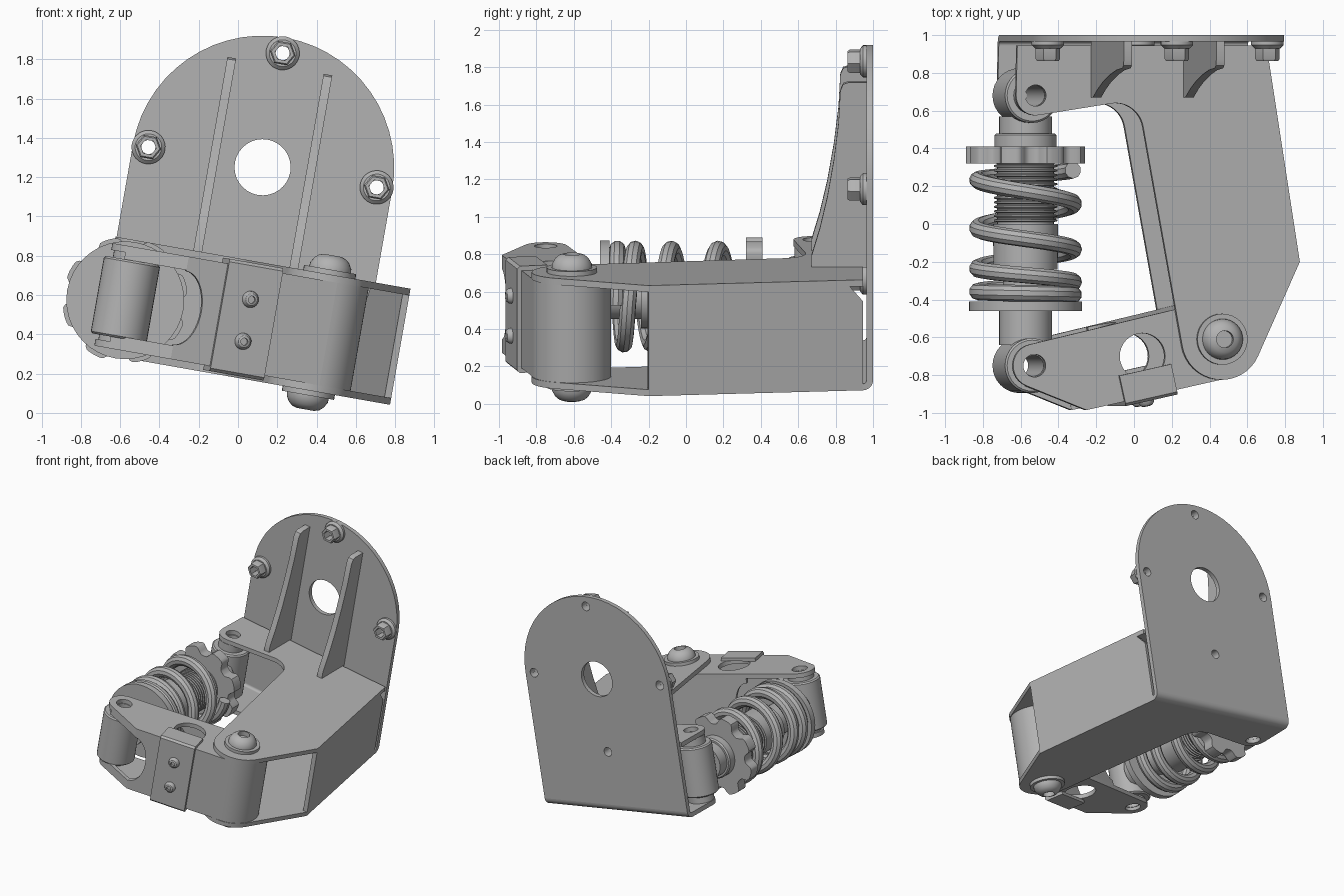
import bpy, bmesh
from math import sin, cos, pi, radians, tanh, hypot
from mathutils import Matrix, Vector

cube = bpy.data.objects.get("Cube")
if cube:
    bpy.data.objects.remove(cube, do_unlink=True)

# Single metal colour
GREY = (0.45, 0.45, 0.45, 1)
metal = bpy.data.materials.new("grey metal")
metal.use_nodes = True
metal.diffuse_color = GREY
metal.node_tree.nodes["Principled BSDF"].inputs["Base Color"].default_value = GREY

U, Y, W = Vector((1, 0, 0)), Vector((0, 1, 0)), Vector((0, 0, 1))
TILT = radians(10)          # whole assembly leans about the y axis


def frame(origin, x=U, y=Y):
    """Placement whose z axis is x cross y."""
    m = Matrix((x, y, x.cross(y))).transposed().to_4x4()
    m.translation = origin
    return m


def finish(name, mesh, place):
    bm = bmesh.new()
    bm.from_mesh(mesh)
    bmesh.ops.remove_doubles(bm, verts=bm.verts, dist=0.0005)
    bmesh.ops.recalc_face_normals(bm, faces=bm.faces)
    for f in bm.faces:
        f.smooth = True
    bm.to_mesh(mesh)
    bm.free()
    mesh.transform(place)
    mesh.set_sharp_from_angle(angle=radians(32))
    mesh.materials.clear()
    mesh.materials.append(metal)
    ob = bpy.data.objects.new(name, mesh)
    ob.rotation_euler.y = TILT
    bpy.context.collection.objects.link(ob)
    return ob


def curve_mesh(name, loops, dims, closed, **settings):
    cu = bpy.data.curves.new(name, 'CURVE')
    cu.dimensions = dims
    for key, value in settings.items():
        setattr(cu, key, value)
    for pts in loops:
        sp = cu.splines.new('POLY')
        sp.points.add(len(pts) - 1)
        for p, co in zip(sp.points, pts):
            p.co = (*co, 0, 1) if len(co) == 2 else (*co, 1)
        sp.use_cyclic_u = closed
    temp = bpy.data.objects.new(name, cu)
    mesh = bpy.data.meshes.new_from_object(temp)
    bpy.data.objects.remove(temp)
    return mesh


def plate(name, loops, thick, place):
    """Flat sheet: first loop is the outline, the others are holes."""
    mesh = curve_mesh(name, loops, '2D', True, fill_mode='BOTH', extrude=thick / 2)
    return finish(name, mesh, place)


def lathe(name, profile, place, n=32, closed=False):
    """Revolve (radius, height) points about the z axis of place."""
    bm = bmesh.new()
    rings = [[bm.verts.new((r * cos(2 * pi * i / n), r * sin(2 * pi * i / n), h))
              for i in range(n)] for r, h in profile]
    pairs = list(zip(rings, rings[1:])) + ([(rings[-1], rings[0])] if closed else [])
    for a, b in pairs:
        for i in range(n):
            j = (i + 1) % n
            bm.faces.new((a[i], a[j], b[j], b[i]))
    mesh = bpy.data.meshes.new(name)
    bm.to_mesh(mesh)
    bm.free()
    return finish(name, mesh, place)


def arc(c, r, a0, a1, n=12, ry=None):
    ry = ry or r
    return [(c[0] + r * cos(radians(a0 + (a1 - a0) * i / n)),
             c[1] + ry * sin(radians(a0 + (a1 - a0) * i / n))) for i in range(n + 1)]


def circle(c, r, n=32):
    return arc(c, r, 0, 360, n)[:-1]


T = 0.035                                   # sheet thickness
LOW, HIGH = 0.175, 0.775                    # outside of the bracket plates
MID = (LOW + HIGH) / 2
PIVOT, EYE_TOP, EYE_LOW = (0.335, -0.61), (-0.665, 0.68), (-0.665, -0.75)
HUB, HUB_R = (-0.094, 1.253), 0.67          # centre of the rounded back plate
LEFT, RIGHT = HUB[0] - HUB_R, HUB[0] + HUB_R

# Bracket: upper and lower plates
outline = (arc(PIVOT, 0.215, 190, 335, 16) + [(0.755, -0.2), (RIGHT, 0.945), (LEFT, 0.945)]
           + arc(EYE_TOP, 0.105, 180, 280) + arc((-0.235, 0.49), 0.15, 97, 10))
for name, w in (("bracket_top", HIGH - T / 2), ("bracket_bottom", LOW + T / 2)):
    plate(name, [outline, circle(EYE_TOP, 0.056)], T, frame((0, 0, w)))

# Bracket: back plate with mounting holes, and its bent lower edge
studs = [(HUB[0] + 0.59 * cos(i * pi / 2), HUB[1] + 0.59 * sin(i * pi / 2)) for i in range(4)]
plate("back_plate",
      [[(LEFT, 0.23), (RIGHT, 0.23)] + arc(HUB, HUB_R, 0, 180, 28), circle(HUB, 0.143)]
      + [circle(s, 0.036, 20) for s in studs], T, frame((0, 1 - T / 2, 0), U, W))
bend = (0.945, 0.23)
plate("back_bend", [arc(bend, 0.055, -90, 0, 8) + arc(bend, 0.02, 0, -90, 8)],
      RIGHT - LEFT, frame((HUB[0], 0, 0), Y, W))

# Bracket: side wall
run = Vector((RIGHT - 0.755, 1.145, 0))
d = run.normalized()
L = run.length
plate("side_wall", [[(0, LOW + T), (L, LOW + T), (L, 0.66), (L - 0.07, HIGH - T), (0, HIGH - T)]],
      T, frame(Vector((0.755, -0.2, 0)) - d.cross(W) * T / 2, d, W))

# Gusset ribs
rib = [(0.965, 0.77), (0.67, 0.77), (0.67, 0.83), (0.715, 0.98), (0.755, 1.15), (0.79, 1.35),
       (0.815, 1.55), (0.825, 1.73), (0.84, 1.765), (0.87, 1.775), (0.965, 1.775)]
for side, u in (("right", -0.345), ("left", 0.152)):
    plate("gusset_" + side, [rib], 0.045, frame((u, 0, 0), Y, W))

# Flanged nuts on the back plate
for i, s in enumerate(studs):
    at = frame((s[0], 0.965, s[1]), U, W)
    lathe(f"nut_flange_{i}", [(0.036, 0), (0.086, 0), (0.086, 0.018), (0.068, 0.035), (0.036, 0.035)],
          at, 28, True)
    lathe(f"nut_hex_{i}", [(0.04, 0.02), (0.066, 0.02), (0.066, 0.09), (0.058, 0.102), (0.04, 0.102)],
          at, 6, True)

# Pivot bolt heads and washers
head = [(0, 0), (0.135, 0), (0.135, 0.025), (0.108, 0.025), (0.106, 0.045), (0.09, 0.073),
        (0.07, 0.09), (0.045, 0.098), (0.045, 0.06), (0, 0.06)]
lathe("pivot_bolt_top", head, frame((*PIVOT, HIGH)))
lathe("pivot_bolt_bottom", head, frame((*PIVOT, LOW), U, -Y))

# Swing arm: plates
LO, HI = LOW + T, HIGH - T
FOLD = (-0.385, -0.985)
arm = arc(EYE_LOW, 0.115, 103, 249) + [FOLD] + arc(PIVOT, 0.21, -77, 101, 20)
for name, w in (("arm_top", HI - T / 2), ("arm_bottom", LO + T / 2)):
    plate(name, [arm, circle(EYE_LOW, 0.06), circle((-0.085, -0.7), 0.122)], T, frame((0, 0, w)))

# Swing arm: rounded sheet around the pivot
plate("arm_knuckle", [arc(PIVOT, 0.21, -77, 101, 28) + arc(PIVOT, 0.18, 101, -77, 28)],
      HI - LO, frame((0, 0, MID)))


def wall(name, a, b, notch, strip=0):
    """Upright sheet from a to b, scooped at the a end, or a pair of flanges."""
    run = Vector((b[0] - a[0], b[1] - a[1], 0))
    n = run.length
    if strip:
        loops = [[(0, w), (n, w), (n, w + strip), (0, w + strip)] for w in (LO, HI - strip)]
    else:
        loops = [[(0, LO), (n, LO), (n, HI), (0, HI)] + arc((0, MID), notch, 90, -90, 20, 0.19)]
    d = run.normalized()
    side = 1 if run.x * (PIVOT[1] - a[1]) > run.y * (PIVOT[0] - a[0]) else -1
    plate(name, loops, 0.03, frame(Vector((*a, 0)) - d.cross(W) * 0.015 * side, d, W))


knuckle = arc(PIVOT, 0.21, -77, 101, 1)
wall("arm_front_wall", FOLD, knuckle[0], 0.115)
wall("arm_front_flange", arc(EYE_LOW, 0.115, 249, 250, 1)[0], FOLD, 0, 0.07)
wall("arm_back_wall", (-0.3, -0.546), knuckle[1], 0.115)

# Strap wrapped over the arm, with two button screws
d = Vector((knuckle[0][0] - FOLD[0], knuckle[0][1] - FOLD[1], 0)).normalized()
out = d.cross(W)
base = Vector((*FOLD, 0)) + d * 0.35
s0, s1, t = LO - 0.025, HI + 0.025, 0.025
plate("strap", [[(-0.14, s0), (0.01, s0), (t, s0 + 0.015), (t, s1 - 0.015), (0.01, s1), (-0.14, s1),
                 (-0.14, HI), (0, HI), (0, LO), (-0.14, LO)]], 0.285, frame(base, out, W))
for i, w in enumerate((0.363, 0.58)):
    lathe(f"strap_screw_{i}", [(0, 0), (0.043, 0), (0.04, 0.015), (0.03, 0.028), (0.018, 0.032),
                               (0.018, 0.015), (0, 0.015)],
          frame(base + out * t + W * w, d, W), 20)

# Shock absorber: end eyes
for name, eye, h in (("upper_eye", EYE_TOP, 0.264), ("lower_eye", EYE_LOW, 0.235)):
    lathe(name, [(0.055, -h), (0.1, -h), (0.1, -0.2), (0.135, -0.2), (0.145, -0.19), (0.145, 0.19),
                 (0.135, 0.2), (0.1, 0.2), (0.1, h), (0.055, h)], frame((*eye, MID - 0.005)), 32, True)

# Shock absorber: body with spring seat and thread
AXIS = Vector((-0.665, 0, 0.465))
body = [(0, -0.64), (0.14, -0.64), (0.14, -0.46), (0.3, -0.46), (0.3, -0.41), (0.2, -0.41), (0.12, -0.41),
        (0.12, -0.24), (0.17, -0.24), (0.172, 0), (0.15, 0)]
for i in range(13):
    y = 0.01 + i * 0.024
    body += [(0.15, y), (0.168, y + 0.005), (0.168, y + 0.013), (0.15, y + 0.018)]
body += [(0.165, 0.33), (0.165, 0.47), (0.155, 0.48), (0.14, 0.48), (0.14, 0.57), (0, 0.57)]
lathe("shock_body", body, frame(AXIS, W, U), 40)

# Shock absorber: lobed adjuster collar
lobes = []
for i in range(128):
    a = 2 * pi * i / 128
    r = 0.288 + 0.032 * tanh(2.5 * cos(8 * (a - radians(25))) + 0.6)
    lobes.append((r * cos(a), r * sin(a)))
plate("adjuster_collar", [lobes], 0.09, frame(AXIS + Y * 0.365, U, W))

# Shock absorber: coil spring, given by its height at every half turn
levels = [0.285, 0.23, 0.1, -0.03, -0.14, -0.24, -0.31, -0.36, -0.375]
coil, STEP = [], 18
for i in range((len(levels) - 1) * STEP + 1):
    k = min(i // STEP, len(levels) - 2)
    f = i / STEP - k
    a = pi * (i / STEP - 1)
    y = levels[k] * (1 - f) + levels[k + 1] * f
    coil.append((-0.255 * cos(a), y, 0.255 * sin(a)))
spring = curve_mesh("spring", [coil], '3D', False, fill_mode='FULL', bevel_depth=0.044,
                    bevel_resolution=3, use_fill_caps=True)
finish("coil_spring", spring, Matrix.Translation(AXIS))
